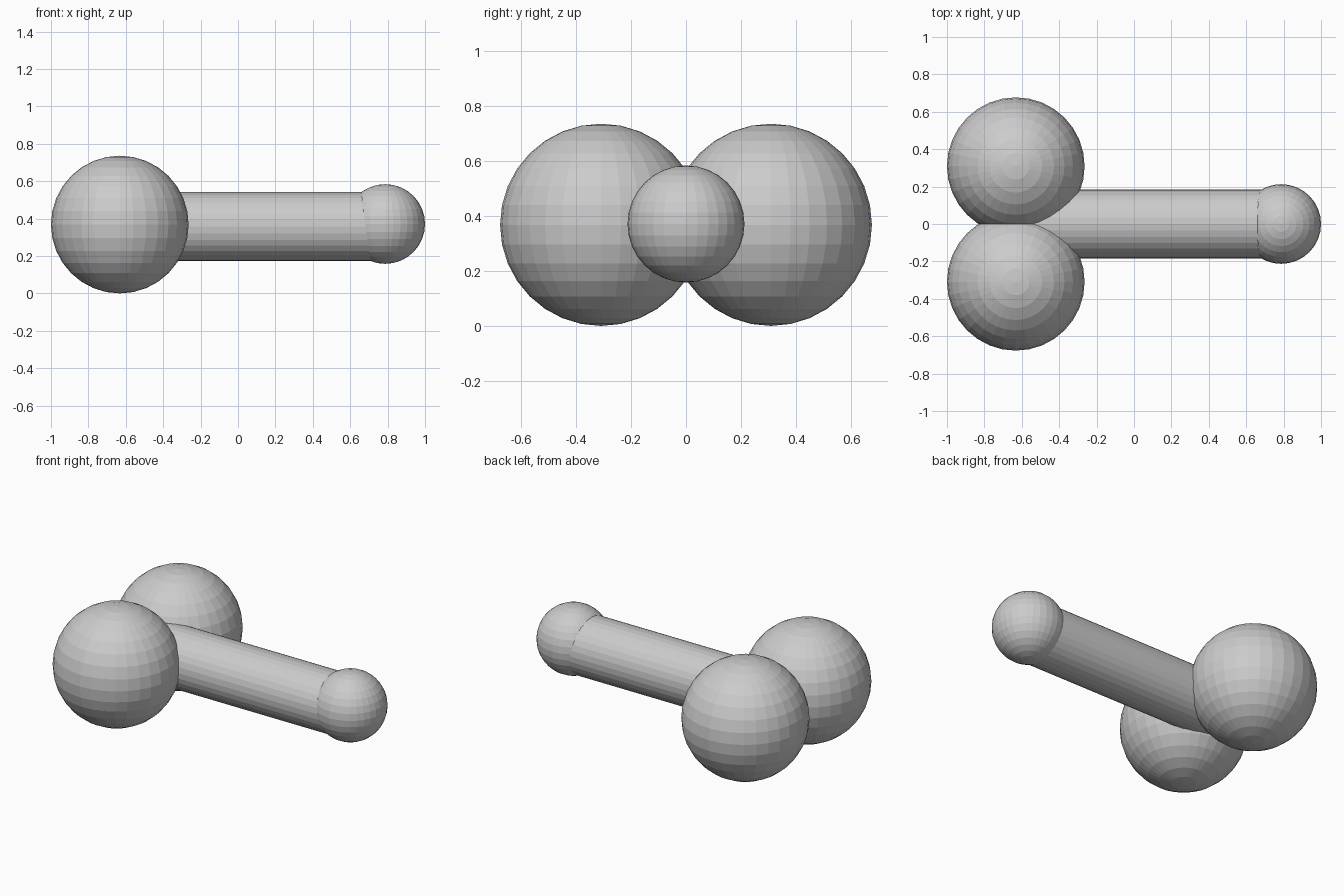
import bpy
from math import pi

if "Cube" in bpy.data.objects:
    bpy.data.objects.remove(bpy.data.objects["Cube"])


def ball(name, radius, location):
    bpy.ops.mesh.primitive_uv_sphere_add(
        segments=32, ring_count=16, radius=radius, location=location)
    bpy.context.object.name = name


def rod_along_x(name, radius, x0, x1, y, z):
    bpy.ops.mesh.primitive_cylinder_add(
        vertices=32, radius=radius, depth=x1 - x0,
        location=((x0 + x1) / 2, y, z), rotation=(0, pi / 2, 0))
    bpy.context.object.name = name


# Pair of large balls, overlapping slightly at the centre plane
for side, label in ((-1, "front"), (1, "back")):
    ball(label + "_ball", 0.368, (-0.632, side * 0.309, 0.368))

# Straight shaft, set slightly below the ball centres
rod_along_x("shaft", 0.184, -0.62, 0.77, 0.0, 0.357)

# Rounded end
ball("end_ball", 0.213, (0.787, 0, 0.371))
